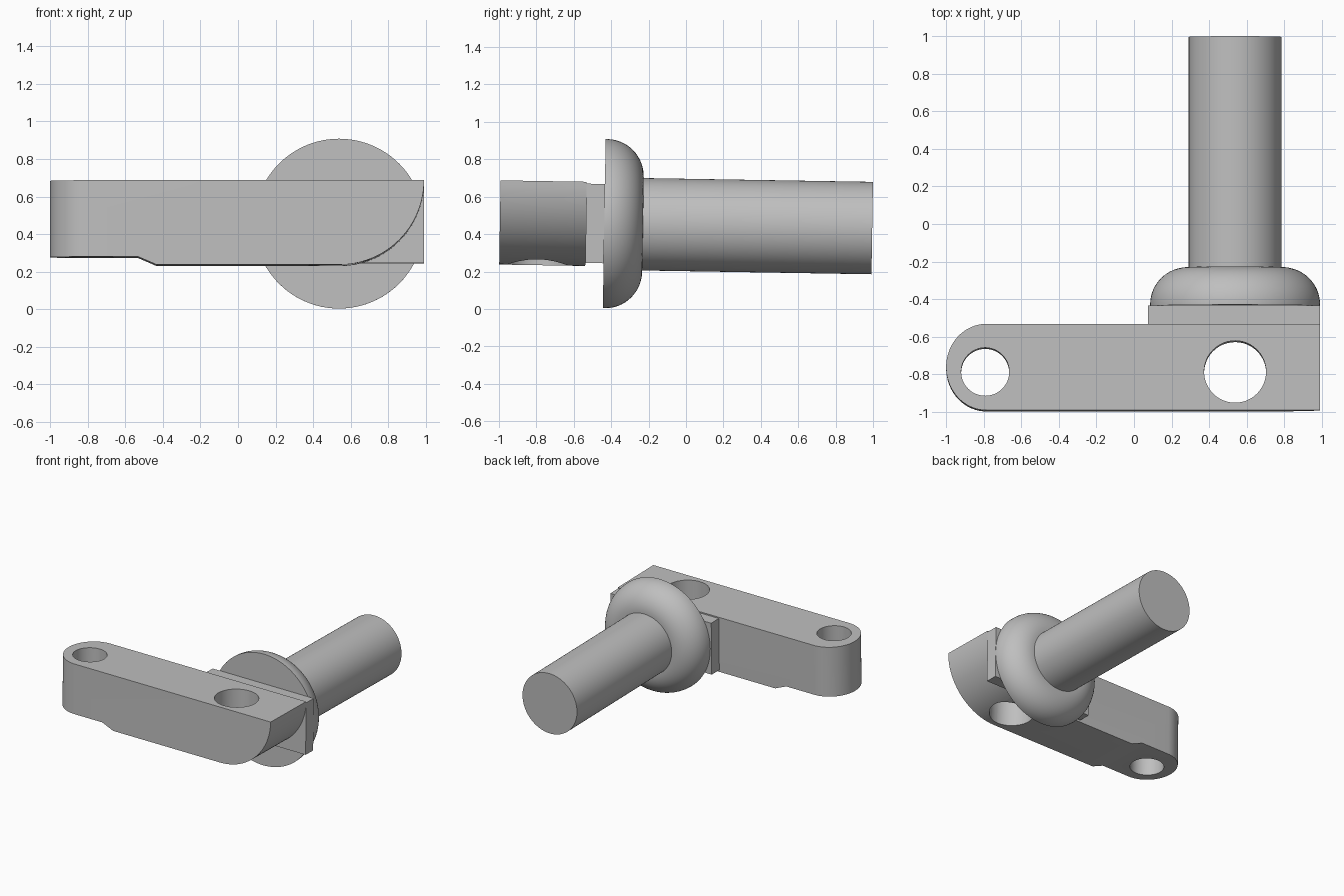
import bpy
import bmesh
from math import sin, cos, pi, radians
from mathutils import Matrix, Vector

old = bpy.data.objects.get("Cube")
if old:
    bpy.data.objects.remove(old, do_unlink=True)

grey = bpy.data.materials.new("plain grey")
grey.use_nodes = True
grey.diffuse_color = (0.52, 0.52, 0.52, 1)
grey.node_tree.nodes["Principled BSDF"].inputs["Base Color"].default_value = (0.52, 0.52, 0.52, 1)

# Local frame: origin at the flange's front face on the shaft axis, +y along the shaft
AXIS_X = 0.538
PLACE = Matrix.Translation((AXIS_X, -0.437, 0.456)) @ Matrix.Rotation(radians(-0.95), 4, "X")


def finish(name, bm):
    bmesh.ops.recalc_face_normals(bm, faces=bm.faces)
    mesh = bpy.data.meshes.new(name)
    bm.to_mesh(mesh)
    bm.free()
    mesh.materials.append(grey)
    obj = bpy.data.objects.new(name, mesh)
    bpy.context.collection.objects.link(obj)
    return obj


def prism(name, points, direction):
    """Extrude a closed 3D outline along a direction."""
    bm = bmesh.new()
    face = bm.faces.new([bm.verts.new(p) for p in points])
    out = bmesh.ops.extrude_face_region(bm, geom=[face])
    verts = [v for v in out["geom"] if isinstance(v, bmesh.types.BMVert)]
    bmesh.ops.translate(bm, verts=verts, vec=Vector(direction))
    return finish(name, bm)


def arc(cx, cy, rx, ry, start, end, steps):
    angles = [start + (end - start) * i / steps for i in range(steps + 1)]
    return [(cx + rx * cos(a), cy + ry * sin(a)) for a in angles]


def lathe(name, profile, steps=96):
    """Spin (radius, y) points round the shaft axis."""
    bm = bmesh.new()
    verts = [bm.verts.new((r, y, 0)) for r, y in profile]
    edges = [bm.edges.new(pair) for pair in zip(verts, verts[1:])]
    bmesh.ops.spin(bm, geom=verts + edges, cent=(0, 0, 0), axis=(0, 1, 0),
                   angle=2 * pi, steps=steps)
    bmesh.ops.remove_doubles(bm, verts=bm.verts, dist=0.0001)
    return finish(name, bm)


def carve(obj, cutter, operation):
    mod = obj.modifiers.new("carve", "BOOLEAN")
    mod.operation, mod.solver, mod.object = operation, "EXACT", cutter
    evaluated = obj.evaluated_get(bpy.context.evaluated_depsgraph_get())
    mesh = bpy.data.meshes.new_from_object(evaluated)
    obj.modifiers.clear()
    obj.data = mesh
    bpy.data.objects.remove(cutter, do_unlink=True)


# Arm: side profile with a stepped underside and a quarter-round end
FRONT, BACK, TOP, BOTTOM = -0.558, -0.098, 0.222, -0.228
RIGHT, LEFT = 0.452, -1.538
side = [(LEFT, TOP), (LEFT, -0.185), (-1.07, -0.185), (-0.97, BOTTOM)]
side += arc(0, TOP, RIGHT, TOP - BOTTOM, -pi / 2, 0, 24)
arm = prism("arm", [(x, FRONT, z) for x, z in side], (0, BACK - FRONT, 0))

# Round the arm's narrow end in plan
middle = (FRONT + BACK) / 2
half = (BACK - FRONT) / 2
plan = arc(LEFT + 0.215, middle, 0.215, half, pi / 2, 3 * pi / 2, 32)
plan += [(1, FRONT), (1, BACK)]
carve(arm, prism("plan_cutter", [(x, y, -0.5) for x, y in plan], (0, 0, 1)), "INTERSECT")

# Two through holes
for x, radius in ((-1.33, 0.128), (0, 0.165)):
    ring = arc(x, -0.353, radius, radius, 0, 2 * pi, 48)[:-1]
    carve(arm, prism("hole_cutter", [(px, py, -0.5) for px, py in ring], (0, 0, 1)), "DIFFERENCE")

# Rectangular spacer between arm and flange
spacer = prism("spacer_plate", [(x, BACK, z) for x, z in
               ((-0.463, -0.212), (RIGHT, -0.212), (RIGHT, 0.212), (-0.463, 0.212))],
               (0, -BACK, 0))

# Flange with a rounded back edge, and the straight shaft
flange = lathe("flange", [(0, 0), (RIGHT, 0)] + arc(0.252, 0.01, 0.2, 0.197, 0, pi / 2, 16) + [(0, 0.207)])
shaft = lathe("shaft", [(0, 0.15), (0.247, 0.15), (0.247, 1.433), (0, 1.433)])

bpy.ops.object.select_all(action="DESELECT")
for obj in (arm, spacer, flange, shaft):
    obj.data.transform(PLACE)
    obj.select_set(True)
bpy.context.view_layer.objects.active = arm
bpy.ops.object.shade_smooth_by_angle(angle=radians(30))
